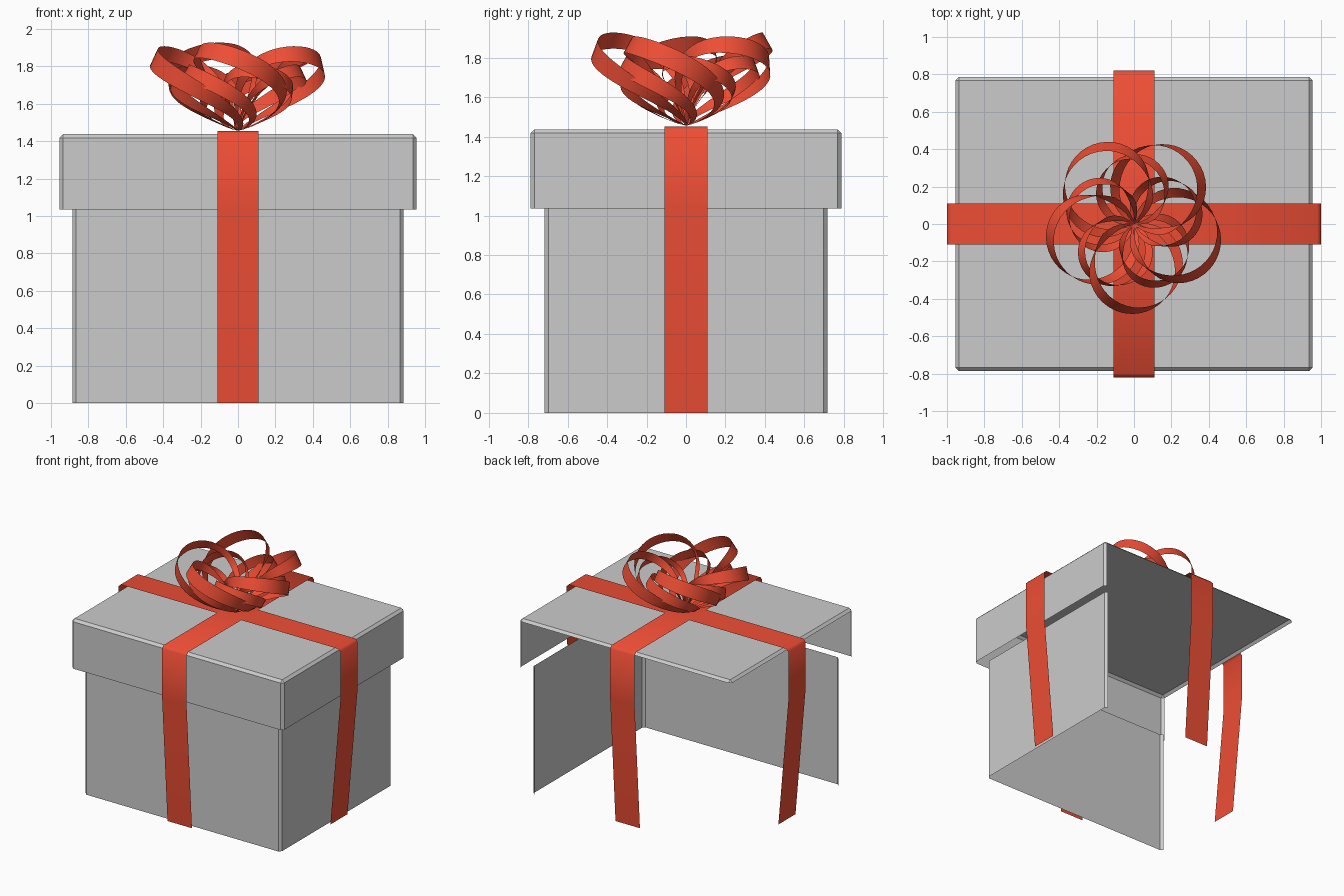
import bpy, bmesh, math
from mathutils import Vector

if "Cube" in bpy.data.objects:
    bpy.data.objects.remove(bpy.data.objects["Cube"])

red = bpy.data.materials.new("ribbon_red")
red.diffuse_color = (0.85, 0.075, 0.035, 1)
red.use_nodes = True
red.node_tree.nodes["Principled BSDF"].inputs["Base Color"].default_value = red.diffuse_color


def add_object(name, bm, material=None, smooth=False):
    mesh = bpy.data.meshes.new(name)
    bm.to_mesh(mesh)
    bm.free()
    if material:
        mesh.materials.append(material)
    for p in mesh.polygons:
        p.use_smooth = smooth
    obj = bpy.data.objects.new(name, mesh)
    bpy.context.collection.objects.link(obj)
    return obj


def open_shell(name, hx, hy, z0, z1, keep_top):
    """Chamfered box with the back, left and bottom left open."""
    bm = bmesh.new()
    bmesh.ops.create_cube(bm, size=1)
    for v in bm.verts:
        v.co = (v.co.x * 2 * hx, v.co.y * 2 * hy, z1 if v.co.z > 0 else z0)
    edges = [e for e in bm.edges
             if abs(e.verts[0].co.z - e.verts[1].co.z) > 0.1
             or (keep_top and e.verts[0].co.z + e.verts[1].co.z > 2 * z1 - 0.01)]
    bmesh.ops.bevel(bm, geom=edges, offset=0.02, segments=1, affect='EDGES')
    bm.normal_update()

    def unwanted(n):
        open_side = n.x < -0.9 or n.y > 0.9 or n.z < -0.9
        open_corner = n.x < -0.6 and n.y > 0.6
        return open_side or open_corner or (n.z > 0.9 and not keep_top)

    gone = [f for f in bm.faces if unwanted(f.normal)]
    bmesh.ops.delete(bm, geom=gone, context='FACES')
    return add_object(name, bm)


def strip(name, pairs):
    """Ribbon surface joining successive left/right point pairs."""
    bm = bmesh.new()
    rows = [(bm.verts.new(a), bm.verts.new(b)) for a, b in pairs]
    for (l0, r0), (l1, r1) in zip(rows, rows[1:]):
        bm.faces.new((l0, r0, r1, l1))
    return add_object(name, bm, red, True)


# Box and lid
open_shell("box_body", 0.885, 0.717, 0, 1.035, False)
open_shell("box_lid", 0.955, 0.787, 1.035, 1.437, True)


# Wrapping ribbons draped over the lid and hanging down each side
def wrap(name, reach, foot, top, along_y):
    half = [(foot, 0), (reach, 1.035), (reach, 1.43), (reach - 0.02, top)]
    path = [(-a, z) for a, z in half] + [(a, z) for a, z in reversed(half)]
    pairs = []
    for a, z in path:
        if along_y:
            pairs.append(((-0.11, a, z), (0.11, a, z)))
        else:
            pairs.append(((a, 0.11, z), (a, -0.11, z)))
    strip(name, pairs)


wrap("ribbon_across", 1.0, 0.91, 1.45, False)
wrap("ribbon_front_to_back", 0.82, 0.75, 1.453, True)


# Bow: swirled loops that rise from the knot, round the rim and drop back
def bow_loop(name, angle, radius, height, width, n=40):
    c, s = math.cos(angle), math.sin(angle)

    def point(k):
        t = 2 * math.pi * k
        u, v = radius * (1 - math.cos(t)), -radius * math.sin(t)
        lift = max(0, math.sin(math.pi * k ** 0.65)) ** 1.3
        return Vector((u * c - v * s, u * s + v * c, 1.456 + height * lift))

    middle = Vector((0, 0, 1.456 + height * 0.5))
    pairs = []
    for i in range(n + 1):
        k = i / n
        p = point(k)
        tangent = point(min(1, k + 0.005)) - point(max(0, k - 0.005))
        side = (p - middle).cross(tangent).normalized()
        w = width / 2 * max(0.08, math.sin(math.pi * k)) ** 0.8
        pairs.append((p + side * w, p - side * w))
    strip(name, pairs)


for i in range(5):
    a = math.radians(56 + 72 * i)
    bow_loop(f"bow_outer_loop_{i + 1}", a, 0.232, 0.41 + 0.02 * (i % 2), 0.105)
    bow_loop(f"bow_inner_loop_{i + 1}", a + math.radians(36), 0.18, 0.32, 0.085)
